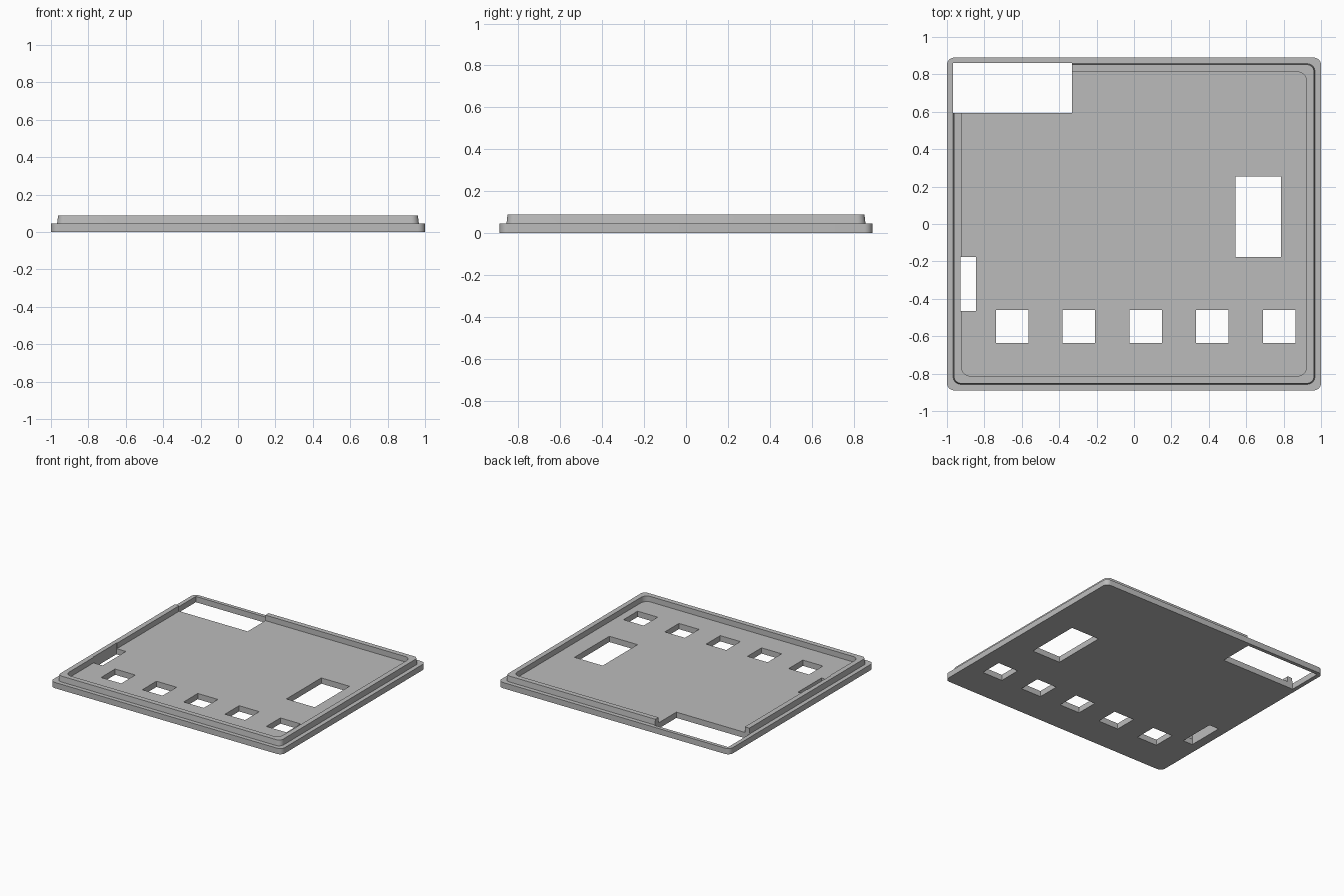
import bpy, bmesh, math

old = bpy.data.objects.get("Cube")
if old:
    bpy.data.objects.remove(old, do_unlink=True)

grey = bpy.data.materials.new("plain grey")
grey.use_nodes = True
colour = (0.5, 0.5, 0.5, 1)
grey.diffuse_color = colour
grey.node_tree.nodes["Principled BSDF"].inputs["Base Color"].default_value = colour


def make_object(name, bm):
    bmesh.ops.recalc_face_normals(bm, faces=bm.faces)
    mesh = bpy.data.meshes.new(name)
    bm.to_mesh(mesh)
    bm.free()
    mesh.materials.append(grey)
    obj = bpy.data.objects.new(name, mesh)
    bpy.context.collection.objects.link(obj)
    return obj


def rounded_ring(bm, hx, hy, radius, z, steps=8):
    """Ring of vertices around a rounded rectangle."""
    ring = []
    for quarter, (sx, sy) in enumerate([(1, 1), (-1, 1), (-1, -1), (1, -1)]):
        for i in range(steps + 1):
            a = math.pi / 2 * (quarter + i / steps)
            ring.append(bm.verts.new((sx * (hx - radius) + radius * math.cos(a),
                                      sy * (hy - radius) + radius * math.sin(a), z)))
    return ring


# Cover: flat base plate, slightly tapered lip, recessed floor
BASE, TOP = 0.045, 0.088
HX, HY = 1.0, 0.89
profile = [(0, 0.04, 0), (0, 0.04, BASE), (0.033, 0.04, BASE),
           (0.038, 0.037, TOP), (0.077, 0.05, TOP), (0.077, 0.05, BASE)]
bm = bmesh.new()
rings = [rounded_ring(bm, HX - inset, HY - inset, r, z) for inset, r, z in profile]
for low, high in zip(rings, rings[1:]):
    for i in range(len(low)):
        j = (i + 1) % len(low)
        bm.faces.new((low[i], low[j], high[j], high[i]))
bm.faces.new(rings[0][::-1])
bm.faces.new(rings[-1])
cover = make_object("cover_plate", bm)

# Openings: x min, x max, y min, y max
openings = [(-0.968, -0.332, 0.593, 0.862),   # corner connector
            (0.542, 0.786, -0.176, 0.254),    # display window
            (-0.928, -0.845, -0.464, -0.176)]  # side slot
for k in range(-2, 3):                        # row of button holes
    x = 0.062 + 0.357 * k
    openings.append((x - 0.087, x + 0.087, -0.635, -0.461))

bm = bmesh.new()
for x0, x1, y0, y1 in openings:
    box = bmesh.ops.create_cube(bm, size=1)["verts"]
    bmesh.ops.scale(bm, vec=(x1 - x0, y1 - y0, 0.4), verts=box)
    bmesh.ops.translate(bm, vec=((x0 + x1) / 2, (y0 + y1) / 2, 0.05), verts=box)
cutter = make_object("opening_cutter", bm)
cutter.hide_render = True

# Cut the openings and remove the cutter
bpy.ops.object.select_all(action="DESELECT")
bpy.context.view_layer.objects.active = cover
cover.select_set(True)
cut = cover.modifiers.new("openings", "BOOLEAN")
cut.operation = "DIFFERENCE"
cut.solver = "EXACT"
cut.object = cutter
bpy.ops.object.modifier_apply(modifier=cut.name)
bpy.data.objects.remove(cutter, do_unlink=True)
bpy.ops.object.shade_smooth_by_angle(angle=math.radians(30))
